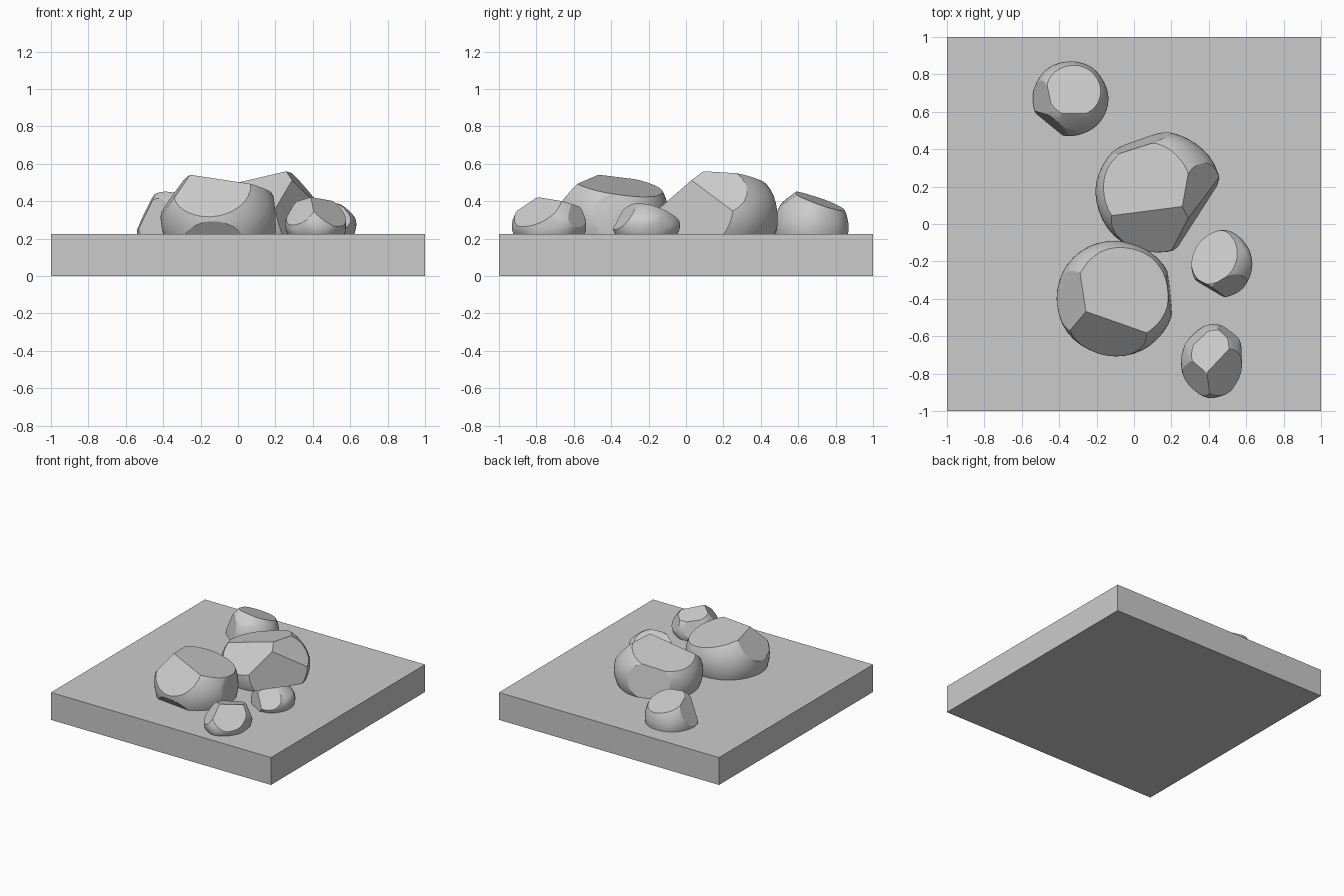
import bpy, bmesh, math
from mathutils import Vector, noise

SLAB_TOP = 0.225

stone = bpy.data.materials.new("stone grey")
stone.diffuse_color = (0.6, 0.6, 0.6, 1)


def finish(name, bm, smooth):
    bmesh.ops.recalc_face_normals(bm, faces=bm.faces)
    me = bpy.data.meshes.new(name)
    bm.to_mesh(me)
    bm.free()
    me.materials.append(stone)
    if smooth:
        me.shade_smooth()
        me.set_sharp_from_angle(angle=math.radians(22))
    ob = bpy.data.objects.new(name, me)
    bpy.context.collection.objects.link(ob)
    return ob


def chip(bm, point, normal):
    """Slice off everything beyond a plane and cap the cut flat."""
    bmesh.ops.bisect_plane(bm, geom=bm.verts[:] + bm.edges[:] + bm.faces[:],
                           dist=1e-5, plane_co=point,
                           plane_no=Vector(normal).normalized(), clear_outer=True)
    rim = [e for e in bm.edges if e.is_boundary]
    if rim:
        bmesh.ops.holes_fill(bm, edges=rim, sides=0)


def rock(name, centre, radii, chips, rough=0.02):
    """Slightly uneven ellipsoid with flat chips, cut off just inside the slab."""
    bm = bmesh.new()
    bmesh.ops.create_icosphere(bm, subdivisions=4, radius=1)
    c, r = Vector(centre), Vector(radii)
    for v in bm.verts:
        k = 1 + rough * noise.noise(v.co * 1.6 + c * 7)
        v.co = c + Vector((v.co.x * r.x, v.co.y * r.y, v.co.z * r.z)) * k
    for point, normal in chips:
        chip(bm, point, normal)
    chip(bm, (0, 0, SLAB_TOP - 0.01), (0, 0, -1))
    return finish(name, bm, True)


# Square base slab
bm = bmesh.new()
bmesh.ops.create_cube(bm, size=1)
for v in bm.verts:
    v.co = (v.co.x * 2, v.co.y * 2, (v.co.z + 0.5) * SLAB_TOP)
finish("base_slab", bm, False)

# Large rock at the back
rock("large_back_rock", (0.13, 0.17, 0.32), (0.335, 0.325, 0.28), [
    ((0.26, 0.15, 0.555), (-0.24, 0.10, 0.97)),   # top
    ((0.27, 0.15, 0.555), (0.77, -0.10, 0.64)),   # upper right
    ((0.33, 0.045, 0.30), (0.84, -0.54, 0.12)),   # right front wall
    ((0.24, 0.09, 0.555), (-0.10, -0.62, 0.77)),  # front slope
    ((0.00, 0.42, 0.35), (-0.33, 0.94, 0.15)),    # back left wall
])

# Large rock at the front
rock("large_front_rock", (-0.10, -0.40, 0.31), (0.315, 0.308, 0.31), [
    ((-0.25, -0.40, 0.53), (0.20, 0.15, 0.97)),   # top
    ((-0.25, -0.49, 0.52), (-0.15, -0.72, 0.68)), # front slope
    ((-0.27, -0.40, 0.53), (-0.80, -0.05, 0.58)), # left slope
    ((0.19, -0.40, 0.35), (1.00, 0.10, 0.05)),    # right wall
    ((0.13, -0.61, 0.30), (0.72, -0.69, 0.0)),    # right front wall
    ((0.14, -0.18, 0.36), (0.60, 0.75, 0.25)),    # back right wall
    ((-0.15, -0.685, 0.27), (-0.10, -0.80, -0.60)),  # front undercut
])

# Medium rock at the back left
rock("medium_rock", (-0.34, 0.67, 0.26), (0.203, 0.20, 0.215), [
    ((-0.33, 0.59, 0.445), (0.12, 0.33, 0.93)),   # top
    ((-0.54, 0.65, 0.24), (-0.90, -0.05, 0.43)),  # left slope
    ((-0.33, 0.59, 0.445), (0.10, -0.60, 0.80)),  # front slope
    ((-0.45, 0.55, 0.30), (-0.63, -0.77, 0.20)),  # front left wall
    ((-0.185, 0.53, 0.27), (0.88, -0.47, 0.20)),  # front right wall
])

# Small rock on the right
rock("small_right_rock", (0.47, -0.215, 0.27), (0.163, 0.18, 0.125), [
    ((0.53, -0.20, 0.375), (-0.40, 0.30, 0.87)),  # top
    ((0.50, -0.32, 0.335), (0.30, -0.75, 0.60)),  # front slope
    ((0.40, -0.34, 0.25), (-0.50, -0.85, 0.10)),  # front left wall
    ((0.59, -0.10, 0.27), (0.80, 0.60, 0.20)),    # back right wall
], 0.04)

# Small rock at the front right
rock("small_front_rock", (0.42, -0.73, 0.28), (0.165, 0.20, 0.15), [
    ((0.41, -0.74, 0.41), (-0.10, 0.25, 0.95)),   # top
    ((0.45, -0.76, 0.395), (0.55, -0.40, 0.70)),  # right front slope
    ((0.34, -0.80, 0.37), (-0.60, -0.50, 0.60)),  # left front slope
    ((0.31, -0.62, 0.30), (-0.60, 0.70, 0.30)),   # back left wall
    ((0.53, -0.60, 0.30), (0.60, 0.75, 0.30)),    # back right wall
], 0.08)
